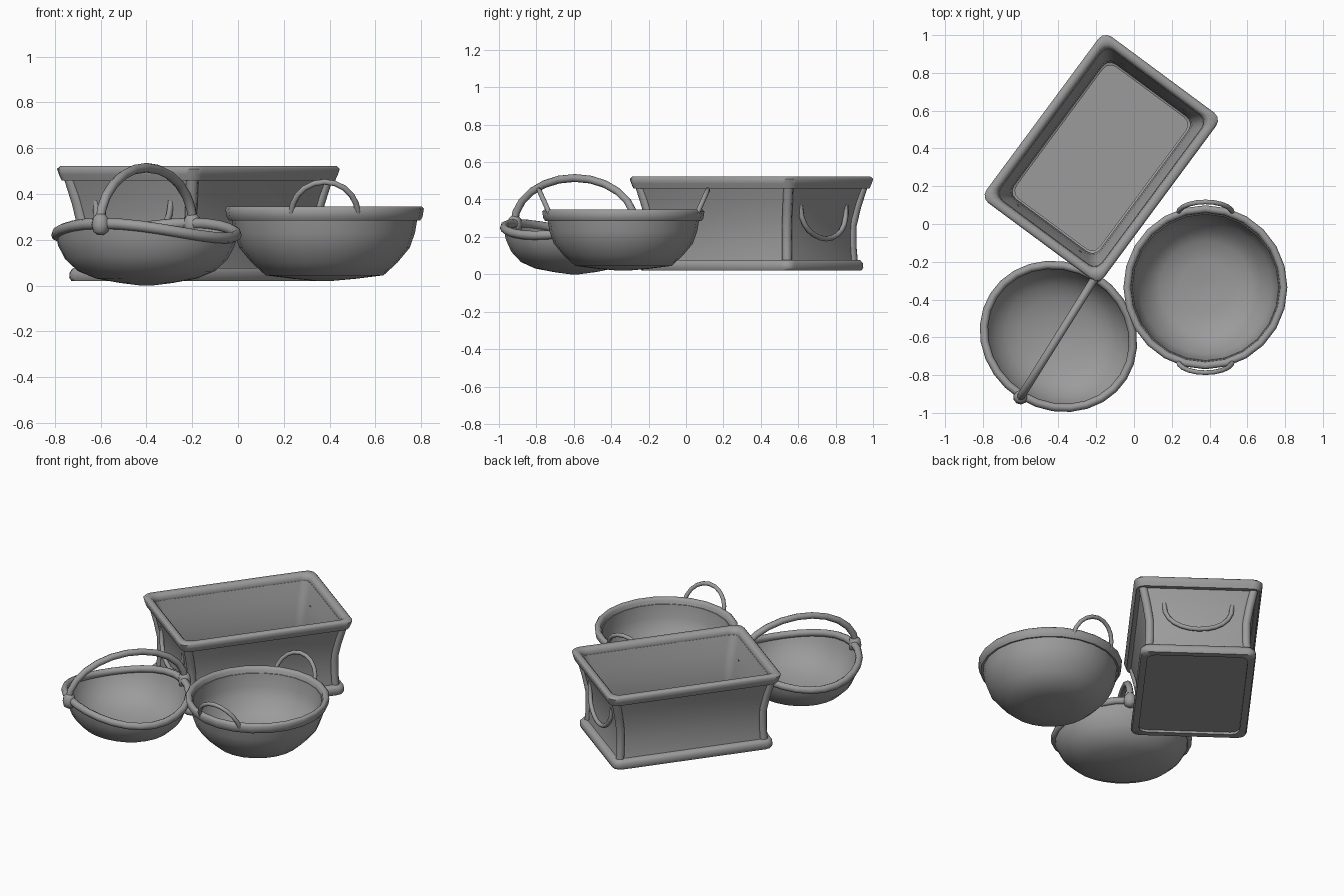
import bpy, bmesh, math
from math import cos, sin, pi, radians
from mathutils import Vector, Matrix

if "Cube" in bpy.data.objects:
    bpy.data.objects.remove(bpy.data.objects["Cube"])

dark = bpy.data.materials.new("dark_wicker")
dark.diffuse_color = (0.33, 0.33, 0.33, 1)
dark.use_nodes = True
dark.node_tree.nodes["Principled BSDF"].inputs["Base Color"].default_value = dark.diffuse_color


def place(obj, loc, angle, smooth=40):
    obj.data.materials.append(dark)
    obj.matrix_world = Matrix.Translation(loc) @ Matrix.Rotation(radians(angle), 4, 'Z')
    bpy.ops.object.select_all(action='DESELECT')
    obj.select_set(True)
    bpy.context.view_layer.objects.active = obj
    bpy.ops.object.shade_smooth_by_angle(angle=radians(smooth))
    return obj


def loft(name, rings, loc, angle, wrap=False, smooth=40):
    """Skin a list of equal-length rings; capped, or wrapped into a hoop."""
    bm = bmesh.new()
    vs = [[bm.verts.new(p) for p in ring] for ring in rings]
    n = len(vs[0])
    pairs = list(zip(vs, vs[1:])) + ([(vs[-1], vs[0])] if wrap else [])
    for a, b in pairs:
        for i in range(n):
            j = (i + 1) % n
            bm.faces.new((a[i], a[j], b[j], b[i]))
    if not wrap:
        bm.faces.new(vs[0])
        bm.faces.new(vs[-1])
    bmesh.ops.recalc_face_normals(bm, faces=bm.faces)
    me = bpy.data.meshes.new(name)
    bm.to_mesh(me)
    bm.free()
    obj = bpy.data.objects.new(name, me)
    bpy.context.collection.objects.link(obj)
    return place(obj, loc, angle, smooth)


def tube(name, pts, rad, loc, angle, sides=8):
    """Round bar along a path, with capped ends."""
    pts = [Vector(p) for p in pts]
    normal = Vector((0, 0, 0))
    for k in range(1, len(pts) - 1):
        normal += (pts[k] - pts[k - 1]).cross(pts[k + 1] - pts[k])
    normal = normal.normalized() if normal.length > 1e-6 else Vector((1, 0, 0))
    rings = []
    for k, p in enumerate(pts):
        t = (pts[min(k + 1, len(pts) - 1)] - pts[max(k - 1, 0)]).normalized()
        u = t.cross(normal).normalized()
        v = t.cross(u)
        rings.append([p + rad * (cos(2 * pi * i / sides) * u + sin(2 * pi * i / sides) * v)
                      for i in range(sides)])
    return loft(name, rings, loc, angle, smooth=60)


# ---------- rectangular basket ----------
BOX, BOX_A = (-0.173, 0.35, 0), 53.5


def rect(a, z, r=0.05, seg=3):
    hx, hy = 0.548 + a, 0.388 + a
    out = []
    for q, (sx, sy) in enumerate(((1, 1), (-1, 1), (-1, -1), (1, -1))):
        for k in range(seg + 1):
            t = (q + k / seg) * pi / 2
            out.append((sx * (hx - r) + r * cos(t), sy * (hy - r) + r * sin(t), z))
    return out


wall = [(-.07, .035), (-.08, .08), (-.085, .2), (-.08, .29), (-.06, .39), (-.035, .48),
        (-.055, .48), (-.078, .39), (-.098, .29), (-.105, .2), (-.105, .08),
        (-.115, .075), (-.115, .05)]
loft("box_basket_body", [rect(a, z) for a, z in wall], BOX, BOX_A)
rim = [(-.014, .46), (-.006, .485), (0, .51), (-.01, .522), (-.035, .522), (-.05, .505),
       (-.055, .475), (-.045, .46)]
loft("box_basket_rim", [rect(a, z) for a, z in rim], BOX, BOX_A, True, 60)
foot = [(-.045, .02), (-.038, .035), (-.04, .06), (-.05, .076), (-.085, .076), (-.085, .02)]
loft("box_basket_foot", [rect(a, z) for a, z in foot], BOX, BOX_A, True, 60)
for sx in (1, -1):
    for sy in (1, -1):
        path = [(sx * (.545 + a), sy * (.385 + a), z) for a, z in
                ((-.088, .05), (-.094, .14), (-.094, .26), (-.077, .36), (-.05, .48))]
        tube("box_basket_corner_post", path, .027, BOX, BOX_A)
    # hanging U handle on each short end
    path = [(sx * (.475 + .022 * sin(pi * k / 12)), -.205 * cos(pi * k / 12),
             .37 - .18 * sin(pi * k / 12) ** .8) for k in range(13)]
    tube("box_basket_handle", path, .014, BOX, BOX_A)

# ---------- round basket with two handles ----------
RND = (0.378, -0.335, 0)


def circle(r, z, n=24):
    return [(r * cos(2 * pi * i / n), r * sin(2 * pi * i / n), z) for i in range(n)]


bowl = [(.03, .02), (.14, .03), (.258, .045), (.318, .1), (.372, .165), (.395, .23), (.409, .31),
        (.388, .31), (.376, .23), (.352, .17), (.30, .11), (.245, .065), (.14, .05), (.03, .04)]
loft("round_basket_body", [circle(r, z) for r, z in bowl], RND, 0)
rim = [(.418, .285), (.428, .30), (.434, .335), (.424, .346), (.408, .346), (.396, .335), (.39, .29)]
loft("round_basket_rim", [circle(r, z) for r, z in rim], RND, 0, True, 60)
for s in (1, -1):
    path = [(.145 * cos(pi * k / 10), s * (.39 + .062 * sin(pi * k / 10)),
             .315 + .138 * sin(pi * k / 10)) for k in range(11)]
    tube("round_basket_handle", path, .013, RND, 0)

# ---------- oval basket with an over-arching handle ----------
OVL, OVL_A = (-0.4, -0.595, 0), 58


def saddle(f, h, dr=0, dz=0, n=28):
    """Oval ring at fraction f of the rim radius and h of the wavy rim height."""
    out = []
    for i in range(n):
        t = 2 * pi * i / n
        z = h * (.24 + .032 * h * cos(2 * t)) + dz
        out.append(((.368 * f + dr) * cos(t), (.405 * f + dr) * sin(t), z))
    return out


shell = [(.06, .0), (.3, .05), (.56, .13), (.76, .27), (.9, .5), (.98, .78), (1.0, .98),
         (.98, .98), (.94, .8), (.85, .55), (.71, .34), (.52, .2), (.28, .12), (.06, .08)]
loft("oval_basket_body", [saddle(f, h) for f, h in shell], OVL, OVL_A)
loft("oval_basket_rim", [saddle(1, 1, .022 * cos(2 * pi * k / 8), .024 * sin(2 * pi * k / 8))
                         for k in range(8)], OVL, OVL_A, True, 60)
arch = [(.382 * cos(pi * k / 12), 0, .27 + .245 * sin(pi * k / 12)) for k in range(13)]
tube("oval_basket_handle", arch, .021, OVL, OVL_A)
# binding knots where the handle meets the rim
for s in (1, -1):
    knot = [[(s * .378 + r * cos(2 * pi * i / 10), r * sin(2 * pi * i / 10), z) for i in range(10)]
            for r, z in ((.015, .222), (.034, .236), (.04, .265), (.034, .296), (.02, .312))]
    loft("oval_basket_knot", knot, OVL, OVL_A, smooth=60)
